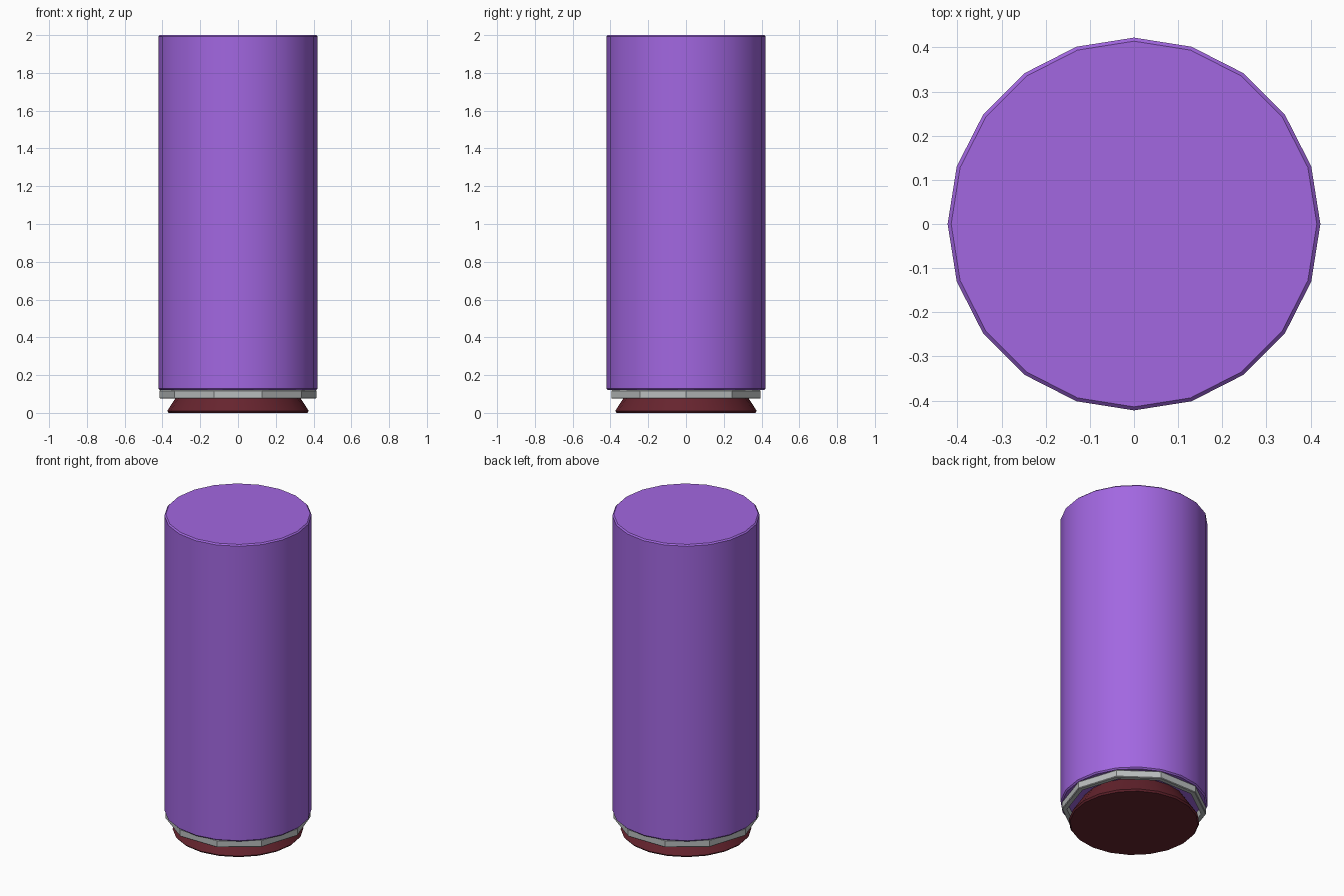
import bpy
import math

if "Cube" in bpy.data.objects:
    bpy.data.objects.remove(bpy.data.objects["Cube"])


def material(name, hex_colour):
    """Flat material from an sRGB hex value."""
    def linear(c):
        c /= 255
        return c / 12.92 if c <= 0.04045 else ((c + 0.055) / 1.055) ** 2.4
    mat = bpy.data.materials.new(name)
    rgb = [linear(int(hex_colour[i:i + 2], 16)) for i in (0, 2, 4)]
    mat.diffuse_color = (*rgb, 1)
    mat.use_nodes = True
    mat.node_tree.nodes["Principled BSDF"].inputs["Base Color"].default_value = mat.diffuse_color
    return mat


def lathe(name, profile, sides, mat, hollow=False, smooth=True):
    """Turn a (radius, height) profile, listed upward, around the z axis."""
    n = len(profile)
    verts = [(r * math.cos(math.tau * i / sides), r * math.sin(math.tau * i / sides), z)
             for r, z in profile for i in range(sides)]
    faces = []
    for j in range(n if hollow else n - 1):
        a, b = j * sides, (j + 1) % n * sides
        for i in range(sides):
            k = (i + 1) % sides
            faces.append((a + i, a + k, b + k, b + i))
    if not hollow:
        faces.append(tuple(reversed(range(sides))))
        faces.append(tuple(range((n - 1) * sides, n * sides)))
    mesh = bpy.data.meshes.new(name)
    mesh.from_pydata(verts, [], faces)
    mesh.materials.append(mat)
    obj = bpy.data.objects.new(name, mesh)
    bpy.context.collection.objects.link(obj)
    if smooth:
        bpy.ops.object.select_all(action='DESELECT')
        obj.select_set(True)
        bpy.context.view_layer.objects.active = obj
        bpy.ops.object.shade_smooth_by_angle(angle=math.radians(30))
    return obj


purple = material("purple", "A267E1")
grey = material("light grey", "B9BDBD")
maroon = material("dark maroon", "66242E")

# Tall cylinder with small chamfers at both ends
lathe("body", [(0.414, 0.121), (0.422, 0.129), (0.422, 1.992), (0.414, 2.0)], 20, purple)

# Flared foot, widest near the floor
lathe("foot", [(0.367, 0.0), (0.375, 0.01), (0.302, 0.123)], 20, maroon)

# Ten-sided hollow collar between foot and body
lathe("collar", [(0.385, 0.075), (0.411, 0.075), (0.415, 0.079),
                 (0.415, 0.117), (0.411, 0.121), (0.385, 0.121)],
      10, grey, hollow=True, smooth=False)
